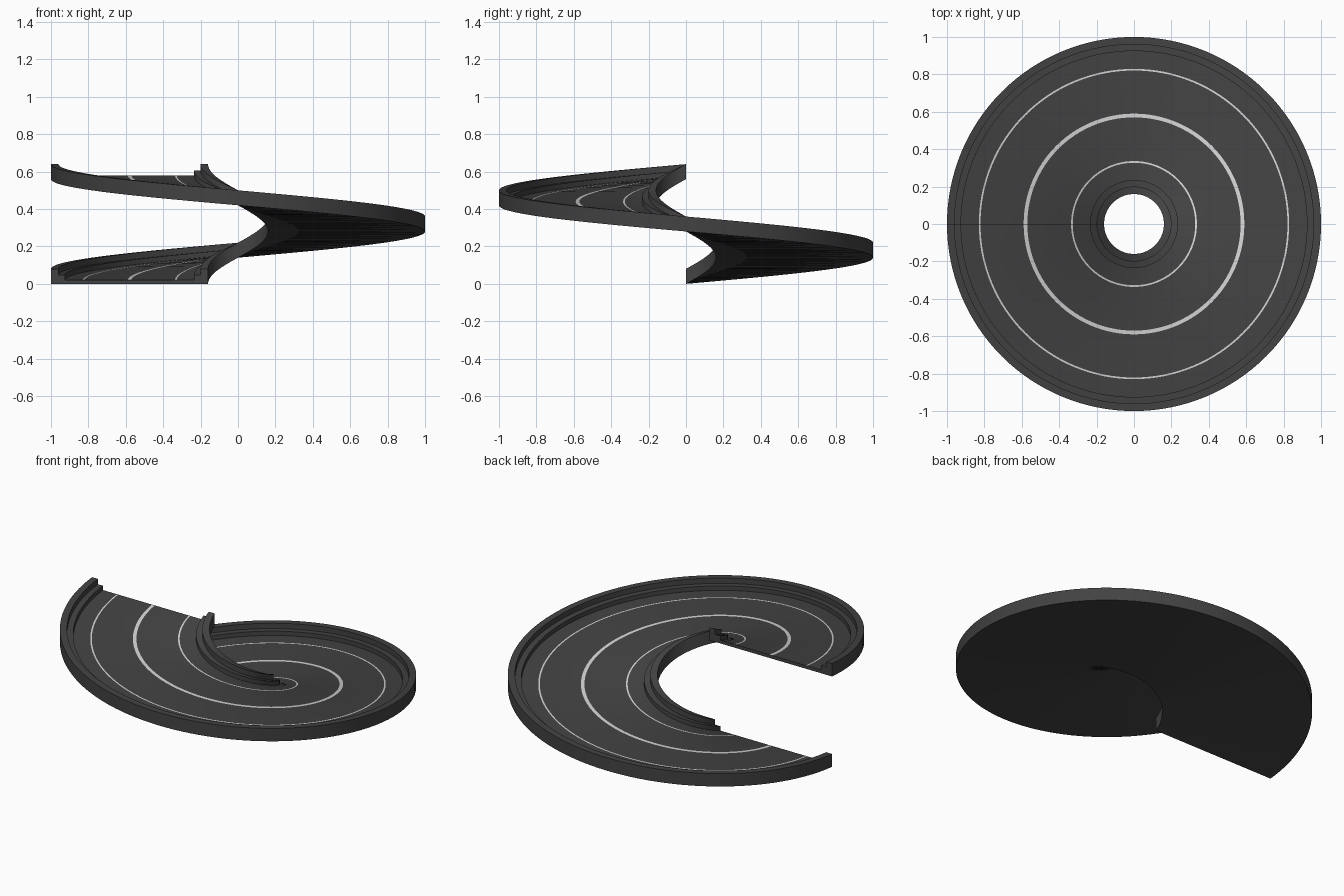
import bpy
import math

if "Cube" in bpy.data.objects:
    bpy.data.objects.remove(bpy.data.objects["Cube"], do_unlink=True)

RISE = 0.56       # height gained in one full turn
STEPS = 128
FLOOR, STEP, TOP = 0.02, 0.047, 0.08


def material(name, value):
    m = bpy.data.materials.new(name)
    m.use_nodes = True
    colour = (value, value, value, 1)
    m.diffuse_color = colour
    bsdf = m.node_tree.nodes["Principled BSDF"]
    bsdf.inputs["Base Color"].default_value = colour
    bsdf.inputs["Roughness"].default_value = 0.8
    return m


asphalt = material("dark asphalt", 0.055)
paint = material("white lane paint", 0.65)


def helix_sweep(name, profile, painted=()):
    """Sweep a closed (radius, height) profile clockwise up one turn."""
    n = len(profile)
    verts, faces, slots = [], [], []
    for i in range(STEPS + 1):
        t = i / STEPS
        a = math.pi - math.tau * t
        verts += [(r * math.cos(a), r * math.sin(a), z + RISE * t) for r, z in profile]
    for i in range(STEPS):
        for j in range(n):
            k = (j + 1) % n
            a, b = i * n, (i + 1) * n
            faces.append((a + j, b + j, b + k, a + k))
            slots.append(1 if j in painted else 0)
    # End caps
    faces += [tuple(range(n)), tuple(reversed(range(STEPS * n, STEPS * n + n)))]
    slots += [0, 0]
    mesh = bpy.data.meshes.new(name)
    mesh.from_pydata(verts, [], faces)
    mesh.materials.append(asphalt)
    mesh.materials.append(paint)
    mesh.polygons.foreach_set("material_index", slots)
    mesh.update()
    obj = bpy.data.objects.new(name, mesh)
    bpy.context.collection.objects.link(obj)
    bpy.ops.object.select_all(action="DESELECT")
    obj.select_set(True)
    bpy.context.view_layer.objects.active = obj
    bpy.ops.object.mode_set(mode="EDIT")
    bpy.ops.mesh.select_all(action="SELECT")
    bpy.ops.mesh.normals_make_consistent(inside=False)
    bpy.ops.object.mode_set(mode="OBJECT")
    bpy.ops.object.shade_smooth_by_angle(angle=math.radians(30))
    return obj


# Ramp with stepped kerbs; lane lines are strips of its floor
inner_kerb = [(0.16, 0), (0.16, TOP), (0.2, TOP), (0.2, STEP), (0.235, STEP), (0.235, FLOOR)]
outer_kerb = [(0.925, FLOOR), (0.925, STEP), (0.96, STEP), (0.96, TOP), (1, TOP), (1, 0)]
profile, painted = list(inner_kerb), set()
for radius, width in ((0.332, 0.009), (0.58, 0.02), (0.825, 0.009)):
    painted.add(len(profile))
    profile += [(radius - width / 2, FLOOR), (radius + width / 2, FLOOR)]
profile += outer_kerb
helix_sweep("spiral_ramp", profile, painted)
